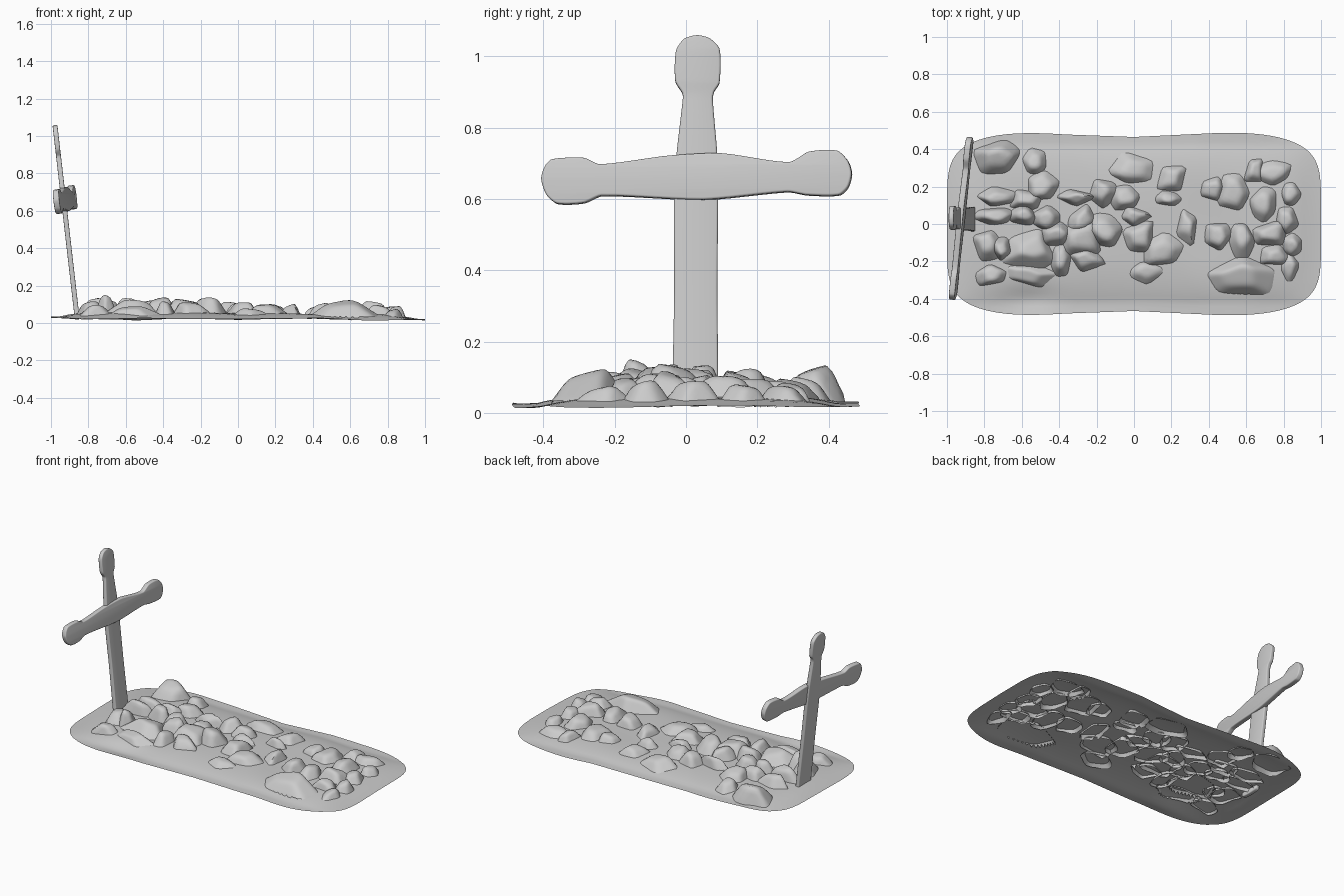
import bpy, bmesh, math, random
from mathutils import Vector, Matrix

if "Cube" in bpy.data.objects:
    bpy.data.objects.remove(bpy.data.objects["Cube"])

random.seed(7)


def add_mesh(name, mesh, angle=40):
    ob = bpy.data.objects.new(name, mesh)
    bpy.context.scene.collection.objects.link(ob)
    bpy.ops.object.select_all(action='DESELECT')
    ob.select_set(True)
    bpy.context.view_layer.objects.active = ob
    bpy.ops.object.shade_smooth_by_angle(angle=math.radians(angle))
    return ob


# Ground sheet: rings of a wavy rounded rectangle, gently mounded
def ground_z(x, y):
    wave = 0.004 * math.sin(7 * x + 2) * math.cos(6 * y) + 0.003 * math.sin(13 * x + 9 * y)
    dip = 0.02 * math.exp(-((x + .55) / .15) ** 2 - ((y + .4) / .07) ** 2)
    mound = 0.03 * max(0, 1 - (y / .42) ** 4) * max(0, 1 - abs(x / .96) ** 8)
    return 0.023 - 0.006 * x + wave - dip + mound


def make_ground():
    bm = bmesh.new()
    n, rings, previous = 120, 22, None
    centre = bm.verts.new((0, 0, ground_z(0, 0)))
    for r in range(1, rings + 1):
        t = r / rings
        ring = []
        for i in range(n):
            a = 2 * math.pi * i / n
            c, s = math.cos(a), math.sin(a)
            x = t * math.copysign(abs(c) ** 0.36, c)
            y = t * math.copysign(abs(s) ** 0.36, s)
            y *= 0.478 + 0.013 * math.cos(5 * x + 3.3)
            ring.append(bm.verts.new((x, y, ground_z(x, y))))
        for i in range(n):
            j = (i + 1) % n
            if previous:
                bm.faces.new((previous[i], ring[i], ring[j], previous[j]))
            else:
                bm.faces.new((centre, ring[i], ring[j]))
        previous = ring
    mesh = bpy.data.meshes.new("ground_sheet")
    bm.to_mesh(mesh)
    bm.free()
    add_mesh("ground_sheet", mesh, 60)


make_ground()


# Stones: spheres squeezed between a few random planes, open underneath
def make_stone(name, x, y, length, width, top=None):
    if top is None:
        top = (0.128 - 0.05 * (abs(y) / 0.33) ** 2) * random.uniform(0.93, 1.08)
        if x > 0:
            top *= 0.86
        if x > 0.78:
            top *= 0.8
        top = max(top, 0.06)
    bottom = max(0.008, ground_z(x, y) - 0.025)
    sides = random.choice((4, 5, 5, 6))
    start = random.uniform(0, 6.28)
    planes = []
    for i in range(sides):
        a = start + 2 * math.pi * (i + random.uniform(-0.2, 0.2)) / sides
        n = Vector((math.cos(a), math.sin(a), random.uniform(0.3, 0.85))).normalized()
        planes.append((n, random.uniform(0.8, 1.0)))
    tilt = Vector((random.uniform(-.3, .3), random.uniform(-.3, .3), 1)).normalized()
    planes += [(tilt, 0.8), (Vector((0, 0, -1)), 0.45)]
    bm = bmesh.new()
    bmesh.ops.create_icosphere(bm, subdivisions=4 if length > 0.24 else 3, radius=1)
    for v in bm.verts:
        d = v.co.normalized()
        total = sum(max(0, d.dot(n) / r) ** 10 for n, r in planes)
        v.co = d * total ** (-1 / 10)
    lo = [min(v.co[k] for v in bm.verts) for k in range(3)]
    hi = [max(v.co[k] for v in bm.verts) for k in range(3)]
    for v in bm.verts:
        u = [(v.co[k] - lo[k]) / (hi[k] - lo[k]) for k in range(3)]
        v.co = (x + (u[0] - 0.5) * length * 1.22, y + (u[1] - 0.5) * width * 1.22,
                bottom + u[2] * (top - bottom))
    under = [f for f in bm.faces if f.calc_center_median().z < bottom + 0.12 * (top - bottom)]
    bmesh.ops.delete(bm, geom=under, context='FACES')
    mesh = bpy.data.meshes.new(name)
    bm.to_mesh(mesh)
    bm.free()
    add_mesh(name, mesh, 60)


# Each stone: x, y, length, width, optional top height
head_stones = [
    (-.73, .35, .21, .16, .133), (-.53, .33, .12, .13, .1), (-.73, .15, .2, .1),
    (-.48, .21, .15, .14), (-.57, .13, .16, .1), (-.75, .04, .2, .08),
    (-.60, .05, .14, .1), (-.47, .03, .14, .13), (-.78, -.12, .14, .15),
    (-.71, -.13, .1, .11, .15), (-.57, -.14, .26, .2), (-.76, -.27, .16, .1),
    (-.55, -.27, .26, .11), (-.39, -.19, .1, .16), (-.41, -.05, .14, .12),
    (-.31, .14, .2, .08), (-.28, .03, .14, .13), (-.28, -.08, .18, .17),
    (-.16, .16, .14, .14), (-.16, -.03, .18, .16), (-.25, -.19, .16, .12)]
foot_stones = [
    (-.02, .29, .23, .15), (-.05, .14, .15, .13), (.02, -.07, .15, .15),
    (.2, .24, .15, .13), (.16, -.13, .2, .16), (.07, -.26, .19, .12),
    (.28, -.02, .1, .18), (.01, .04, .14, .11), (.18, .14, .14, .08),
    (.42, .19, .12, .12), (.53, .17, .16, .18), (.45, -.07, .14, .13),
    (.58, -.1, .13, .18), (.57, -.27, .34, .18, .122), (.69, .1, .13, .18),
    (.64, .28, .09, .12), (.74, .27, .18, .13), (.84, .16, .1, .12),
    (.72, -.05, .16, .12), (.82, .02, .11, .14), (.84, -.11, .1, .12),
    (.75, -.16, .15, .1), (.83, -.23, .1, .16)]
for i, stone in enumerate(head_stones + foot_stones):
    make_stone("stone_%02d" % (i + 1), *stone)


# Planks of the cross: smooth outline, extruded with rounded edges, then leaned
def make_plank(name, outline, half, matrix):
    cu = bpy.data.curves.new(name + "_outline", 'CURVE')
    cu.dimensions = '2D'
    cu.fill_mode = 'BOTH'
    sp = cu.splines.new('BEZIER')
    sp.bezier_points.add(len(outline) - 1)
    pts = [Vector((a, b, 0)) for a, b in outline]
    for i, p in enumerate(sp.bezier_points):
        before, here, after = pts[i - 1], pts[i], pts[(i + 1) % len(pts)]
        direction = (after - before).normalized()
        p.handle_left_type = p.handle_right_type = 'FREE'
        p.co = here
        p.handle_left = here - direction * 0.24 * (here - before).length
        p.handle_right = here + direction * 0.24 * (after - here).length
    sp.use_cyclic_u = True
    sp.resolution_u = 6
    cu.bevel_depth = 0.006
    cu.bevel_resolution = 2
    cu.offset = -0.006
    cu.extrude = half - 0.006
    tmp = bpy.data.objects.new(name + "_tmp", cu)
    bpy.context.scene.collection.objects.link(tmp)
    bpy.context.view_layer.update()
    deps = bpy.context.evaluated_depsgraph_get()
    mesh = bpy.data.meshes.new_from_object(tmp.evaluated_get(deps))
    bpy.data.objects.remove(tmp)
    mesh.transform(matrix)
    bm = bmesh.new()
    bm.from_mesh(mesh)
    bmesh.ops.remove_doubles(bm, verts=bm.verts, dist=0.0001)
    bmesh.ops.recalc_face_normals(bm, faces=bm.faces)
    bm.to_mesh(mesh)
    bm.free()
    mesh.name = name
    add_mesh(name, mesh, 35)


post = [(-.036, .025), (.086, .025), (.09, .06), (.088, .35), (.09, .60), (.088, .72),
        (.075, .88), (.079, .9), (.094, .925), (.094, 1.02), (.065, 1.05), (.03, 1.058),
        (-.005, 1.048), (-.028, 1.015), (-.03, .93), (-.01, .895), (-.009, .88), (-.027, .72),
        (-.034, .60), (-.033, .35), (-.038, .06)]
arm = [(-.405, .655), (-.395, .69), (-.375, .71), (-.285, .714), (-.24, .696), (-.05, .72),
       (.1, .727), (.29, .702), (.345, .731), (.425, .734), (.455, .705), (.465, .67),
       (.455, .632), (.43, .61), (.34, .61), (.285, .619), (.05, .597), (-.235, .608),
       (-.285, .588), (-.36, .586), (-.39, .61)]
make_plank("upright_post", post, 0.013, Matrix((
    (0, -.115, 1, -.857), (1, 0, 0, 0), (0, 1, .115, 0), (0, 0, 0, 1))))
make_plank("cross_arm", arm, 0.016, Matrix((
    (.11, -.11, 1, -.855), (1, 0, -.11, 0), (0, 1, .11, 0), (0, 0, 0, 1))))
